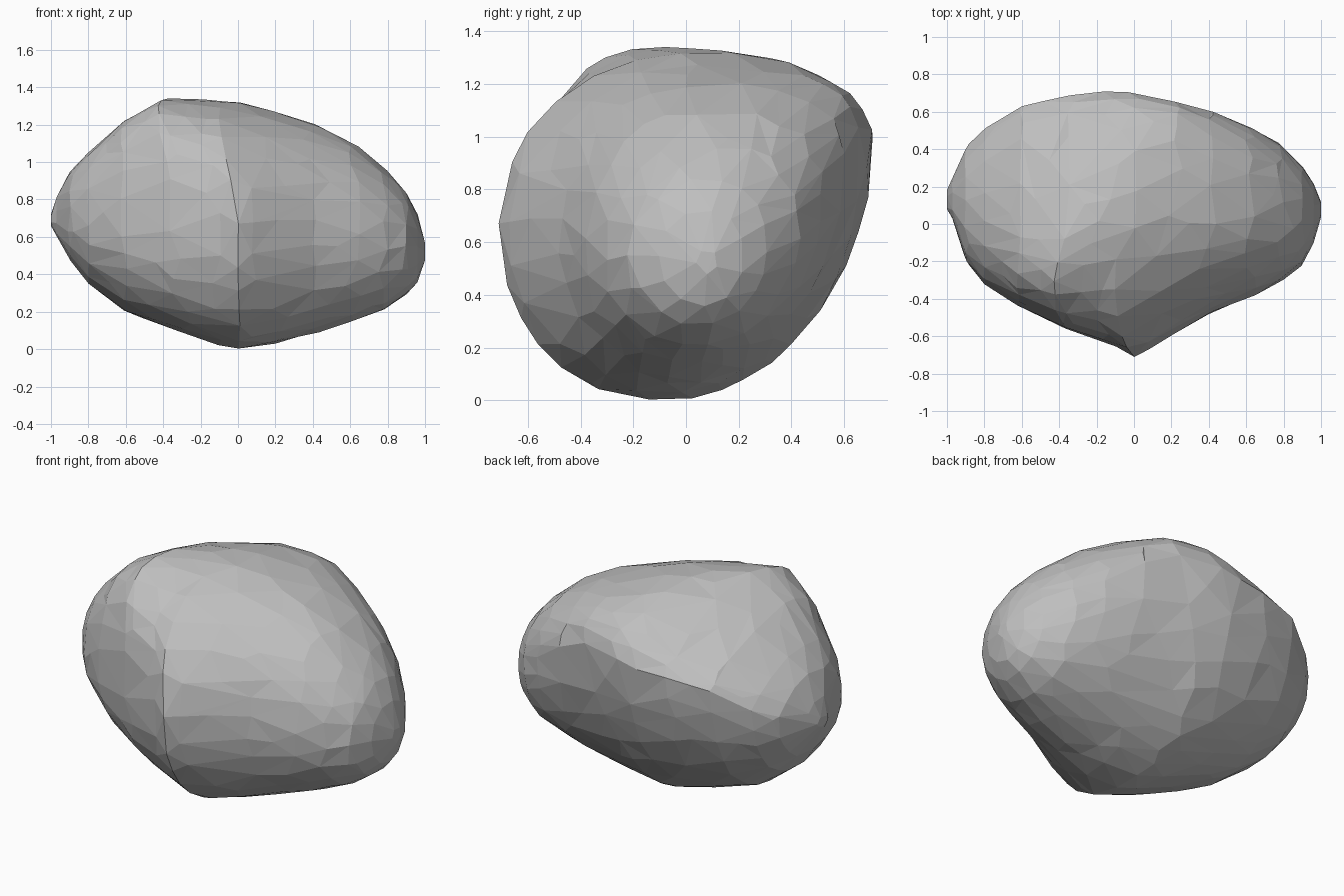
import bpy
import bmesh
import math
import random
from mathutils import Vector

random.seed(7)

default_cube = bpy.data.objects.get("Cube")
if default_cube:
    bpy.data.objects.remove(default_cube, do_unlink=True)

RINGS, SIDES = 44, 48
TARGET_TRIANGLES = 640

# Outline of the boulder along its length: x, top z, bottom z, front y, back y
OUTLINE = [
    (-1, .72, .66, .08, .18),
    (-.97, .82, .61, .03, .25),
    (-.9, .95, .48, -.2, .41),
    (-.8, 1.05, .35, -.32, .51),
    (-.6, 1.22, .2, -.45, .63),
    (-.36, 1.34, .11, -.56, .69),
    (-.1, 1.33, .02, -.65, .71),
    (.01, 1.32, 0, -.71, .7),
    (.2, 1.27, .03, -.6, .66),
    (.42, 1.2, .09, -.47, .6),
    (.62, 1.1, .15, -.39, .52),
    (.78, .97, .21, -.31, .43),
    (.9, .84, .29, -.22, .31),
    (.96, .72, .36, -.1, .22),
    (1, .57, .48, .04, .12),
]

# Paths of the widest lines: the crest, the keel, and the front and back ridges
CREST_Y = [(-1, .13), (-.6, -.08), (-.36, -.1), (-.1, .08), (.2, .12), (1, .08)]
KEEL_Y = [(-1, .13), (.05, -.09), (1, .08)]
FRONT_Z = [(-1, .69), (0, .65), (1, .53)]
BACK_Z = [(-1, .69), (-.6, .95), (0, 1.01), (.25, 1), (1, .53)]

# Roundness of each quarter of the section: under 1 is boxy, over 1 is flat
FRONT_TOP = [(-1, .9), (-.3, .8), (0, .92), (1, .92)]
FRONT_BOTTOM = [(-1, .9), (-.3, .85), (0, .94), (1, 1)]
BACK_TOP = [(-1, 1), (-.6, 1.4), (-.36, 1.4), (.2, .8), (.6, .85), (1, 1)]
BACK_BOTTOM = [(-1, 1), (1, 1)]


def sample(points, x, column=1):
    """Linear interpolation of one column of a point list."""
    for a, b in zip(points, points[1:]):
        if x <= b[0]:
            t = (x - a[0]) / (b[0] - a[0])
            return a[column] + (b[column] - a[column]) * t
    return points[-1][column]


def section_point(x, angle):
    """Point on the cross-section, made of four rounded quarters."""
    c, s = math.cos(angle), math.sin(angle)
    top, bottom, front, back = (sample(OUTLINE, x, i) for i in range(1, 5))
    mid_y = sample(CREST_Y if s > 0 else KEEL_Y, x)
    mid_z = sample(BACK_Z if c > 0 else FRONT_Z, x)
    if c > 0:
        power = sample(BACK_TOP if s > 0 else BACK_BOTTOM, x)
    else:
        power = sample(FRONT_TOP if s > 0 else FRONT_BOTTOM, x)
    reach_y = (back if c > 0 else front) - mid_y
    reach_z = (top if s > 0 else bottom) - mid_z
    y = mid_y + reach_y * abs(c) ** power
    z = mid_z + reach_z * abs(s) ** power
    # The front ridge leans sideways as it climbs
    lean = .6 * max(0, z - .65) ** 2 * max(0, -y) / .7 * (1 - abs(x))
    return Vector((x - lean, y, z))


def jitter(amount):
    return Vector([random.uniform(-amount, amount) for _ in range(3)])


# Boulder surface: rings of points along the length, closed at both ends
bm = bmesh.new()
rings = []
for i in range(RINGS + 1):
    x = -math.cos(math.pi * i / RINGS)
    size = min(1, 3 * (1 - abs(x)))
    rings.append([
        bm.verts.new(section_point(x, math.tau * j / SIDES) + jitter(.003 * size))
        for j in range(SIDES)
    ])
for lower, upper in zip(rings, rings[1:]):
    for j in range(SIDES):
        k = (j + 1) % SIDES
        bm.faces.new((lower[j], lower[k], upper[k], upper[j]))
bm.faces.new(rings[0])
bm.faces.new(rings[-1])
bmesh.ops.triangulate(bm, faces=bm.faces[:])
bmesh.ops.recalc_face_normals(bm, faces=bm.faces[:])

mesh = bpy.data.meshes.new("boulder")
bm.to_mesh(mesh)
bm.free()
boulder = bpy.data.objects.new("boulder", mesh)
bpy.context.collection.objects.link(boulder)

# Reduce to irregular flat facets
decimate = boulder.modifiers.new("facets", 'DECIMATE')
decimate.ratio = TARGET_TRIANGLES / len(mesh.polygons)
bpy.context.view_layer.objects.active = boulder
boulder.select_set(True)
bpy.ops.object.modifier_apply(modifier=decimate.name)
bpy.ops.object.shade_flat()

# Stone colour
stone = bpy.data.materials.new("grey stone")
stone.use_nodes = True
colour = (.52, .52, .52, 1)
stone.diffuse_color = colour
for node in stone.node_tree.nodes:
    if node.type == 'BSDF_PRINCIPLED':
        node.inputs["Base Color"].default_value = colour
        node.inputs["Roughness"].default_value = .9
boulder.data.materials.append(stone)
